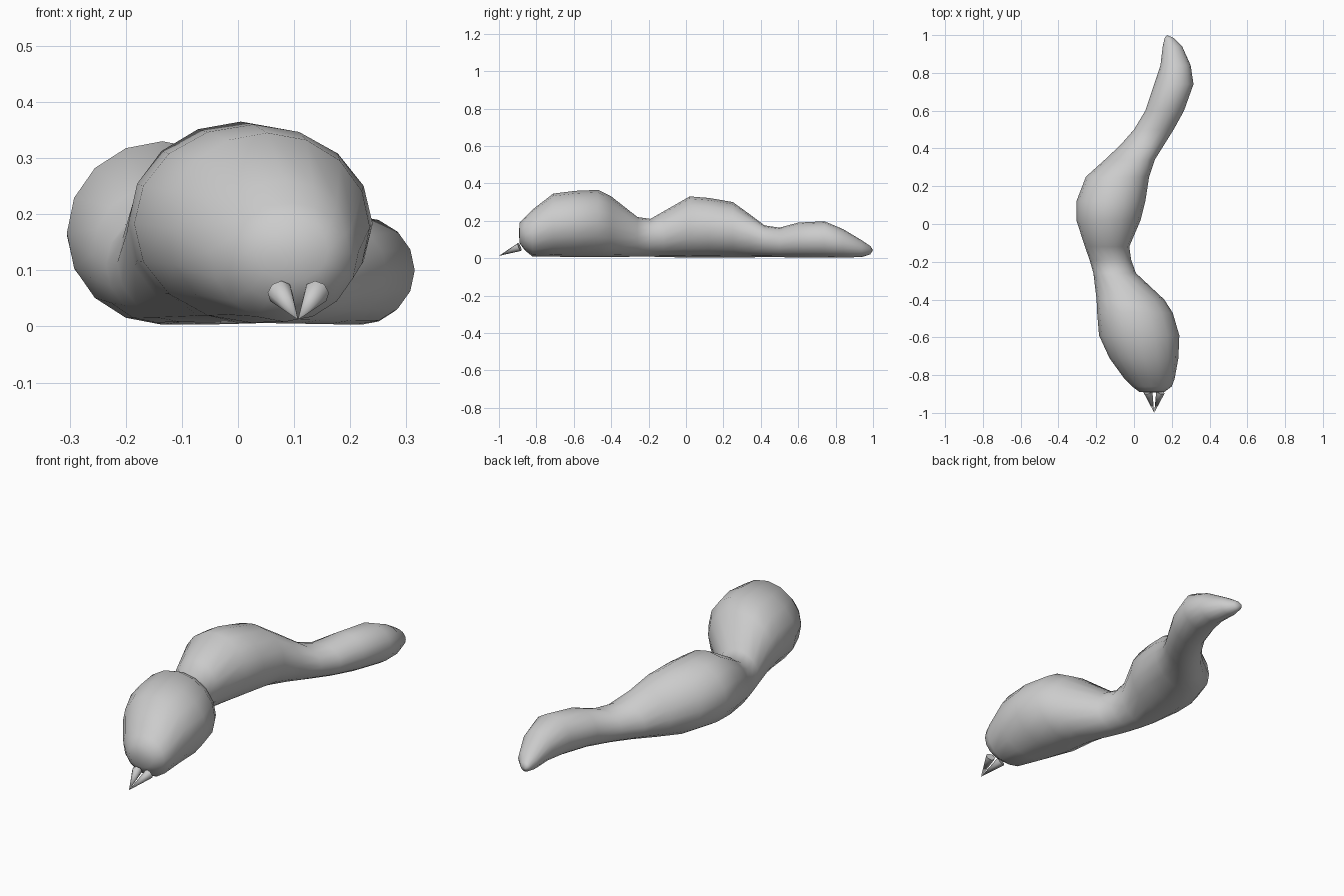
import bpy, bmesh, math
from mathutils import Vector

if "Cube" in bpy.data.objects:
    bpy.data.objects.remove(bpy.data.objects["Cube"])

# Body stations from head to tail: y, left x, right x, bottom z, top z
STATIONS = [
    (-0.89, 0.03, 0.16, 0.08, 0.19),
    (-0.86, -0.01, 0.20, 0.04, 0.22),
    (-0.82, -0.05, 0.215, 0.008, 0.26),
    (-0.71, -0.13, 0.235, 0.008, 0.345),
    (-0.59, -0.185, 0.24, 0.006, 0.36),
    (-0.47, -0.195, 0.205, 0.006, 0.365),
    (-0.40, -0.198, 0.16, 0.006, 0.33),
    (-0.26, -0.215, 0.01, 0.008, 0.22),
    (-0.19, -0.235, -0.015, 0.008, 0.21),
    (-0.12, -0.26, -0.025, 0.006, 0.25),
    (0.02, -0.305, 0.035, 0.003, 0.33),
    (0.12, -0.305, 0.06, 0.003, 0.322),
    (0.25, -0.255, 0.08, 0.003, 0.30),
    (0.34, -0.155, 0.11, 0.004, 0.235),
    (0.42, -0.07, 0.16, 0.006, 0.175),
    (0.50, 0.0, 0.21, 0.005, 0.163),
    (0.60, 0.06, 0.265, 0.004, 0.19),
    (0.74, 0.107, 0.315, 0.003, 0.197),
    (0.84, 0.14, 0.30, 0.003, 0.155),
    (0.94, 0.152, 0.255, 0.006, 0.095),
    (0.985, 0.162, 0.21, 0.02, 0.065),
]
SIDES = 16


def finish(bm, name, angle):
    bmesh.ops.recalc_face_normals(bm, faces=bm.faces)
    mesh = bpy.data.meshes.new(name)
    bm.to_mesh(mesh)
    bm.free()
    obj = bpy.data.objects.new(name, mesh)
    bpy.context.collection.objects.link(obj)
    bpy.ops.object.select_all(action='DESELECT')
    obj.select_set(True)
    bpy.context.view_layer.objects.active = obj
    bpy.ops.object.shade_smooth_by_angle(angle=math.radians(angle))
    return obj


def bridge(bm, a, b):
    n = len(a)
    for i in range(n):
        bm.faces.new((a[i], a[(i + 1) % n], b[(i + 1) % n], b[i]))


def fan(bm, ring, point):
    tip = bm.verts.new(point)
    for i in range(len(ring)):
        bm.faces.new((ring[i], ring[(i + 1) % len(ring)], tip))


# Segmented body: oval sections lofted along a winding spine
bm = bmesh.new()
rings = []
for y, x0, x1, z0, z1 in STATIONS:
    ring = []
    for i in range(SIDES):
        a = math.tau * i / SIDES
        ring.append(bm.verts.new(((x0 + x1) / 2 + (x1 - x0) / 2 * math.cos(a), y,
                                  (z0 + z1) / 2 + (z1 - z0) / 2 * math.sin(a))))
    rings.append(ring)
for a, b in zip(rings, rings[1:]):
    bridge(bm, a, b)
fan(bm, rings[0], (0.10, -0.893, 0.135))
fan(bm, rings[-1], (0.175, 1.0, 0.043))
finish(bm, "body", 80)

# Pair of mandibles: small cones meeting at one point
tip = Vector((0.107, -1.0, 0.012))
for name, x in (("left_mandible", 0.075), ("right_mandible", 0.14)):
    base = Vector((x, -0.89, 0.06))
    turn = (tip - base).to_track_quat('Z', 'Y')
    bm = bmesh.new()
    ring = [bm.verts.new(base + turn @ Vector((0.023 * math.cos(math.tau * i / 8),
                                               0.023 * math.sin(math.tau * i / 8), 0)))
            for i in range(8)]
    bm.faces.new(ring)
    fan(bm, ring, tip)
    finish(bm, name, 50)
